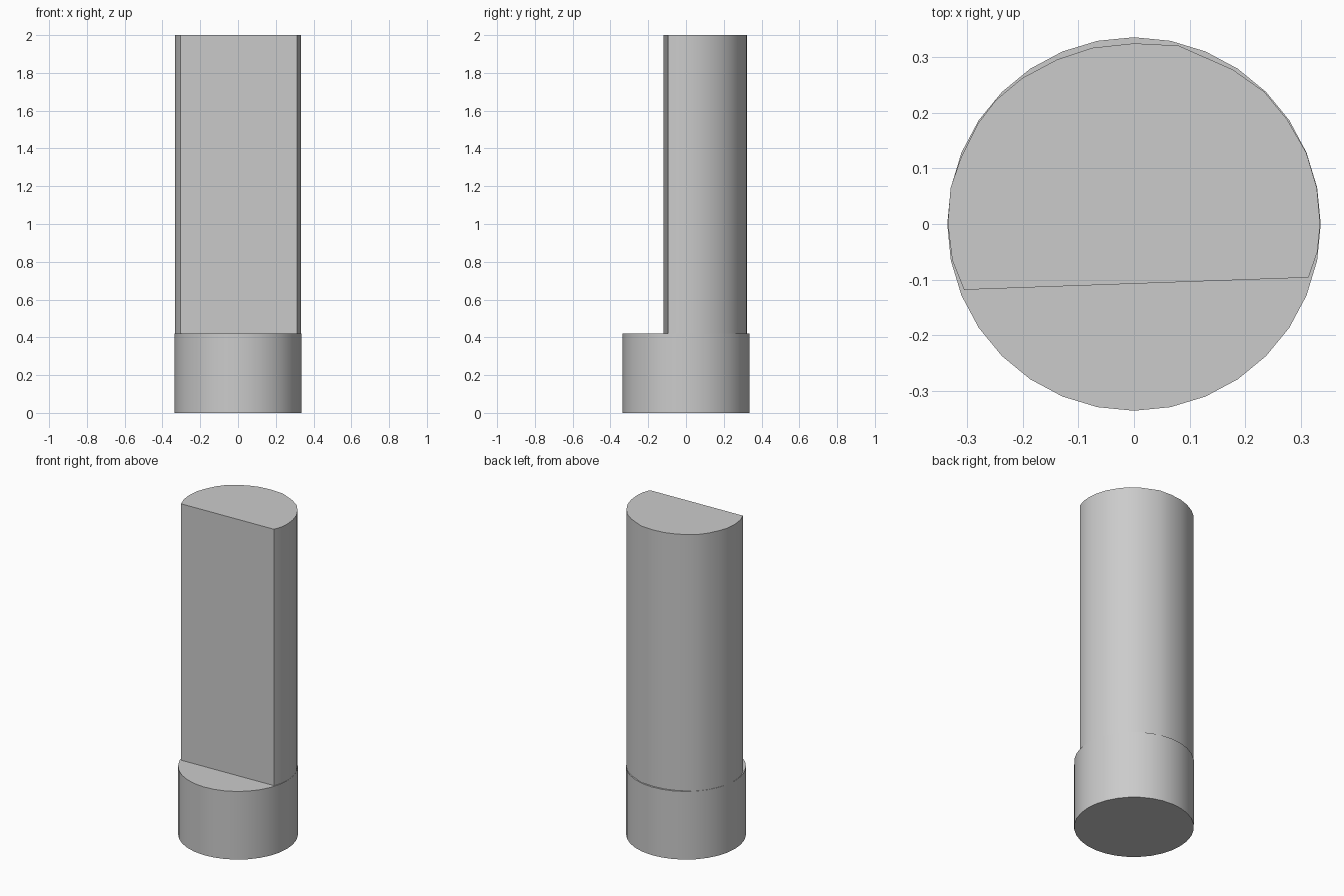
import bpy
import bmesh
from math import sin, cos, pi, radians

if "Cube" in bpy.data.objects:
    bpy.data.objects.remove(bpy.data.objects["Cube"], do_unlink=True)

RADIUS, BASE_TOP, TOP = 0.335, 0.42, 2.0

grey = bpy.data.materials.new("plain grey")
grey.use_nodes = True
colour = (0.6, 0.6, 0.6, 1)
grey.diffuse_color = colour
grey.node_tree.nodes["Principled BSDF"].inputs["Base Color"].default_value = colour


def prism(name, outline, bottom, top):
    """Extrude a flat outline upwards into a solid with smooth sides."""
    bm = bmesh.new()
    face = bm.faces.new([bm.verts.new((x, y, bottom)) for x, y in outline])
    result = bmesh.ops.extrude_face_region(bm, geom=[face], use_keep_orig=True)
    for item in result["geom"]:
        if isinstance(item, bmesh.types.BMVert):
            item.co.z = top
    bmesh.ops.recalc_face_normals(bm, faces=bm.faces)
    mesh = bpy.data.meshes.new(name)
    bm.to_mesh(mesh)
    bm.free()
    mesh.materials.append(grey)
    obj = bpy.data.objects.new(name, mesh)
    bpy.context.collection.objects.link(obj)
    bpy.ops.object.select_all(action="DESELECT")
    obj.select_set(True)
    bpy.context.view_layer.objects.active = obj
    bpy.ops.object.shade_smooth_by_angle(angle=radians(30))
    return obj


# Round base
circle = [(RADIUS * cos(i * pi / 16), RADIUS * sin(i * pi / 16)) for i in range(32)]
prism("round_base", circle, 0, BASE_TOP)

# Tall shaft with a flat front, slightly irregular around the back
shaft = [(-0.305, -0.118), (0.313, -0.096), (0.329, -0.05), (0.334, 0.0),
         (0.328, 0.065), (0.309, 0.128), (0.275, 0.187), (0.234, 0.237),
         (0.177, 0.277), (0.08, 0.32), (0.0, 0.324), (-0.075, 0.316),
         (-0.138, 0.295), (-0.2, 0.262), (-0.248, 0.222), (-0.28, 0.18),
         (-0.31, 0.12), (-0.329, 0.065), (-0.334, 0.0), (-0.326, -0.065)]
prism("flat_fronted_shaft", shaft, BASE_TOP, TOP)
